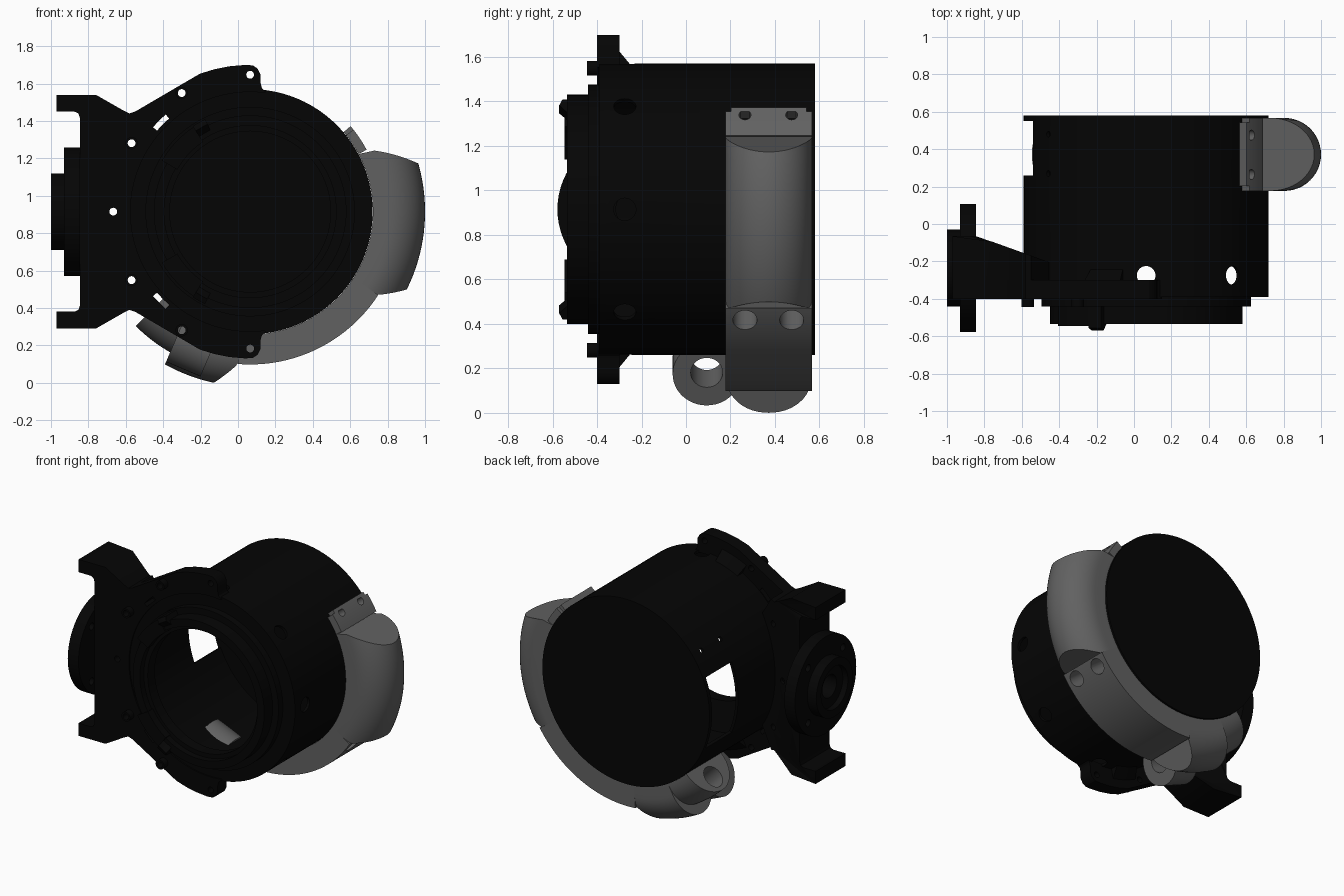
import bpy, bmesh
from math import sin, cos, radians, pi
from mathutils import Vector, Matrix

if "Cube" in bpy.data.objects:
    bpy.data.objects.remove(bpy.data.objects["Cube"])

CX, CZ = 0.065, 0.915          # drum axis (runs along y)
HY = -0.235                    # hub axis (runs along x)


def material(name, v):
    m = bpy.data.materials.new(name)
    m.diffuse_color = (v, v, v, 1)
    m.use_nodes = True
    m.node_tree.nodes["Principled BSDF"].inputs["Base Color"].default_value = m.diffuse_color
    return m


BLACK, GREY = material("black", 0.0015), material("dark_grey", 0.12)


def finish(name, bm, mat=None):
    bmesh.ops.remove_doubles(bm, verts=bm.verts, dist=1e-5)
    bmesh.ops.recalc_face_normals(bm, faces=bm.faces)
    me = bpy.data.meshes.new(name)
    bm.to_mesh(me)
    bm.free()
    ob = bpy.data.objects.new(name, me)
    bpy.context.collection.objects.link(ob)
    if mat:
        me.materials.append(mat)
    return ob


def add_sweep(bm, prof, a0, a1, n=24):
    """Turn a closed (r, y) profile about the drum axis; a0/a1 may depend on r."""
    f0 = a0 if callable(a0) else (lambda r: a0)
    f1 = a1 if callable(a1) else (lambda r: a1)
    full = not callable(a0) and not callable(a1) and abs(a1 - a0) == 360
    rings = []
    for i in range(n if full else n + 1):
        ring = []
        for r, y in prof:
            a = radians(f0(r) + (f1(r) - f0(r)) * i / n)
            ring.append(bm.verts.new((CX + r * cos(a), y, CZ + r * sin(a))))
        rings.append(ring)
    k = len(prof)
    for i in range(n):
        p, q = rings[i], rings[(i + 1) % len(rings)]
        for j in range(k):
            bm.faces.new((p[j], p[(j + 1) % k], q[(j + 1) % k], q[j]))
    if not full:
        bm.faces.new(rings[0])
        bm.faces.new(rings[-1][::-1])


def sweep(name, mat, *args):
    bm = bmesh.new()
    add_sweep(bm, *args)
    return finish(name, bm, mat)


def plate(name, mat, poly, lo, hi):
    """Extrude an (x, z) outline along y; hi may depend on x."""
    h = hi if callable(hi) else (lambda x: hi)
    bm = bmesh.new()
    a = [bm.verts.new((x, lo, z)) for x, z in poly]
    b = [bm.verts.new((x, h(x), z)) for x, z in poly]
    caps = [bm.faces.new(a), bm.faces.new(b[::-1])]
    bm.normal_update()
    bmesh.ops.triangulate(bm, faces=caps, ngon_method='EAR_CLIP')
    for i in range(len(a)):
        j = (i + 1) % len(a)
        bm.faces.new((a[i], a[j], b[j], b[i]))
    return finish(name, bm, mat)


def add_cyl(bm, p, q, r, n=32):
    p, q = Vector(p), Vector(q)
    m = Matrix.Translation((p + q) / 2) @ (q - p).to_track_quat('Z', 'Y').to_matrix().to_4x4()
    bmesh.ops.create_cone(bm, cap_ends=True, segments=n, radius1=r, radius2=r,
                          depth=(q - p).length, matrix=m)


def cyls(name, mat, items):
    bm = bmesh.new()
    for it in items:
        add_cyl(bm, *it)
    return finish(name, bm, mat)


def polar(r, a, y):
    return (CX + r * cos(radians(a)), y, CZ + r * sin(radians(a)))


def cut(cutter, *obs):
    for ob in obs:
        m = ob.modifiers.new("cut", 'BOOLEAN')
        m.operation, m.solver, m.object = 'DIFFERENCE', 'EXACT', cutter
        bpy.context.view_layer.objects.active = ob
        bpy.ops.object.modifier_apply(modifier=m.name)
    bpy.data.objects.remove(cutter)


# drum shell with stepped front ring
drum = sweep("drum_shell", BLACK, [
    (.655, .56), (.655, -.39), (.56, -.39), (.56, -.44), (.515, -.44), (.515, -.535),
    (.46, -.535), (.46, -.49), (.43, -.49), (.43, -.41), (.635, -.37), (.635, .56)], 0, 360, 96)
back = cyls("back_plate", BLACK, [((CX, .552, CZ), (CX, .58, CZ), .655, 96)])
cut(sweep("side_window", None, [(.5, .26), (.75, .26), (.75, .551), (.5, .551)], 157.5, 202.5), drum)
holes = [(polar(.5, a, -.275), polar(.75, a, -.275), .05) for a in (-90, -45, 0, 45, 90)]
holes += [(polar(.5, 143, y), polar(.75, 143, y), .016, 16) for y in (.27, .48)]
cut(cyls("drum_holes", None, holes), drum)

# front flange, mirrored about the drum axis
ear = [(-.55, .535), (-.58, .525), (-.62, .545), (-.76, .625), (-.97, .625),
       (-.97, .535), (-.875, .535), (-.853, .525), (-.845, .5)]
top = [(.15, .64), (.128, .66), (.12, .69), (.12, .735), (.105, .765), (.08, .782)]
top += [(CX + .785 * cos(radians(a)), .785 * sin(radians(a))) for a in (92, 98, 104, 110)]


def c_outline(half, a):
    pts = [(x, CZ + z) for x, z in half] + [(x, CZ - z) for x, z in reversed(half)]
    arc = [polar(.64, 360 - a - (360 - 2 * a) * i / 40, 0) for i in range(41)]
    return pts + [(p[0], p[2]) for p in arc]


flange = plate("front_flange", BLACK, c_outline(top + ear, 83), -.40, -.30)

# deep bracket with ears, tapering toward the drum
arm = plate("hub_bracket", BLACK, c_outline(ear, 143), -.398,
            lambda x: -.065 if x < -.84 else -.065 - .36 * (x + .84))
spots = [90, 120, 150, 180, 210, 240, 270]
bosses = cyls("screw_bosses", BLACK,
              [(polar(.732, a, -.445), polar(.732, a, -.39), .033, 24) for a in (120, 150, 210, 240)])
cut(cyls("flange_holes", None, [(polar(.732, a, -.7), polar(.732, a, .1), .021, 20) for a in spots]),
    flange, arm, bosses)
for a in (135, 225):
    cut(sweep("slot", None, [(.66, -.5), (.688, -.5), (.688, -.2), (.66, -.2)], a - 4, a + 4, 4), flange)

# gussets behind the flange and hooks on the front ring
for s in (1, -1):
    sweep("flange_gusset", BLACK, [(.65, -.301), (.725, -.301), (.65, -.24)], s * 101, s * 117)
    sweep("front_hook", BLACK, [(.48, -.43), (.55, -.43), (.55, -.555), (.52, -.57), (.48, -.53)],
          s * 116, s * 124)
    sweep("front_block", BLACK, [(.45, -.43), (.545, -.43), (.545, -.545), (.45, -.545)],
          s * 124, s * 150)

# side hub: large disc and raised collar
disc = cyls("hub_disc", BLACK, [((-.93, HY, CZ), (-.846, HY, CZ), .343, 64)])
collar = cyls("hub_collar", BLACK, [((-1, HY, CZ), (-.92, HY, CZ), .205, 64)])
cut(cyls("hub_recess", None, [((-1.1, HY, CZ), (-.96, HY, CZ), .15, 48)]), collar)
cut(cyls("hub_bore", None, [((-1.2, HY, CZ), (-.45, HY, CZ), .08)]), collar, disc, arm, drum, flange)
cut(cyls("disc_holes", None, [((-1.1, HY + .275 * cos(a), CZ + .275 * sin(a)),
                               (-.8, HY + .275 * cos(a), CZ + .275 * sin(a)), .025, 20)
                              for a in [pi / 4 + i * pi / 2 for i in range(4)]]), disc)


# grey clamp band around the drum
YC, W = .372, .195


def ramp(r, r0, r1, v0, v1):
    t = min(1, max(0, (r - r0) / (r1 - r0)))
    return v0 + (v1 - v0) * t


def dome(R):
    arc = [(R - W + W * sin(pi * i / 24), YC - W * cos(pi * i / 24)) for i in range(25)]
    return [(.656, YC - W)] + arc + [(.656, YC + W)]


def strap(R, c=0.0):
    return [(.656, YC - W + c), (R, YC - W + c), (R, YC + W - c), (.656, YC + W - c)]


pad = sweep("top_pad", GREY, strap(.705), 28, 38.5)
sweep("top_pad_lip", GREY, strap(.705, .025), 38.5, 40.4, 4)
band = sweep("clamp_band", GREY, strap(.817), -94.6, -33, 48)
sweep("side_grip", GREY, dome(.935), lambda r: ramp(r, .705, .935, 28, 16),
      lambda r: ramp(r, .817, .935, -33, -26.4), 32)
sweep("bottom_grip", GREY, dome(.935), lambda r: ramp(r, .817, .935, -94.6, -102), -119.2)
tail = sweep("band_tail", GREY, dome(.865), -119.2, -135)
cut(cyls("pad_holes", None, [(polar(.6, 37, y), polar(.8, 37, y), .027) for y in (.265, .475)]), pad)
cut(cyls("band_holes", None, [(polar(.6, -37.6, y), polar(.95, -37.6, y), .054) for y in (.265, .475)]), band)


# tube holder beside the bottom grip, and the bored tail end
def along(R, a, y, d):
    t = Vector((-sin(radians(a)), 0, cos(radians(a))))
    m = Vector(polar(R, a, y))
    return m - t * d, m + t * d


tube = cyls("tube_holder", GREY, [(*along(.762, 247, .093, .1), .153, 48)])
cut(cyls("tube_bore", None, [(*along(.755, 247, .093, .2), .072)]), tube)
cut(cyls("tail_bore", None, [(*along(.762, 225, .372, .14), .075)]), tail)

# smooth shading with sharp edges kept
bpy.ops.object.select_all(action='SELECT')
bpy.context.view_layer.objects.active = drum
bpy.ops.object.shade_smooth_by_angle(angle=radians(30))
